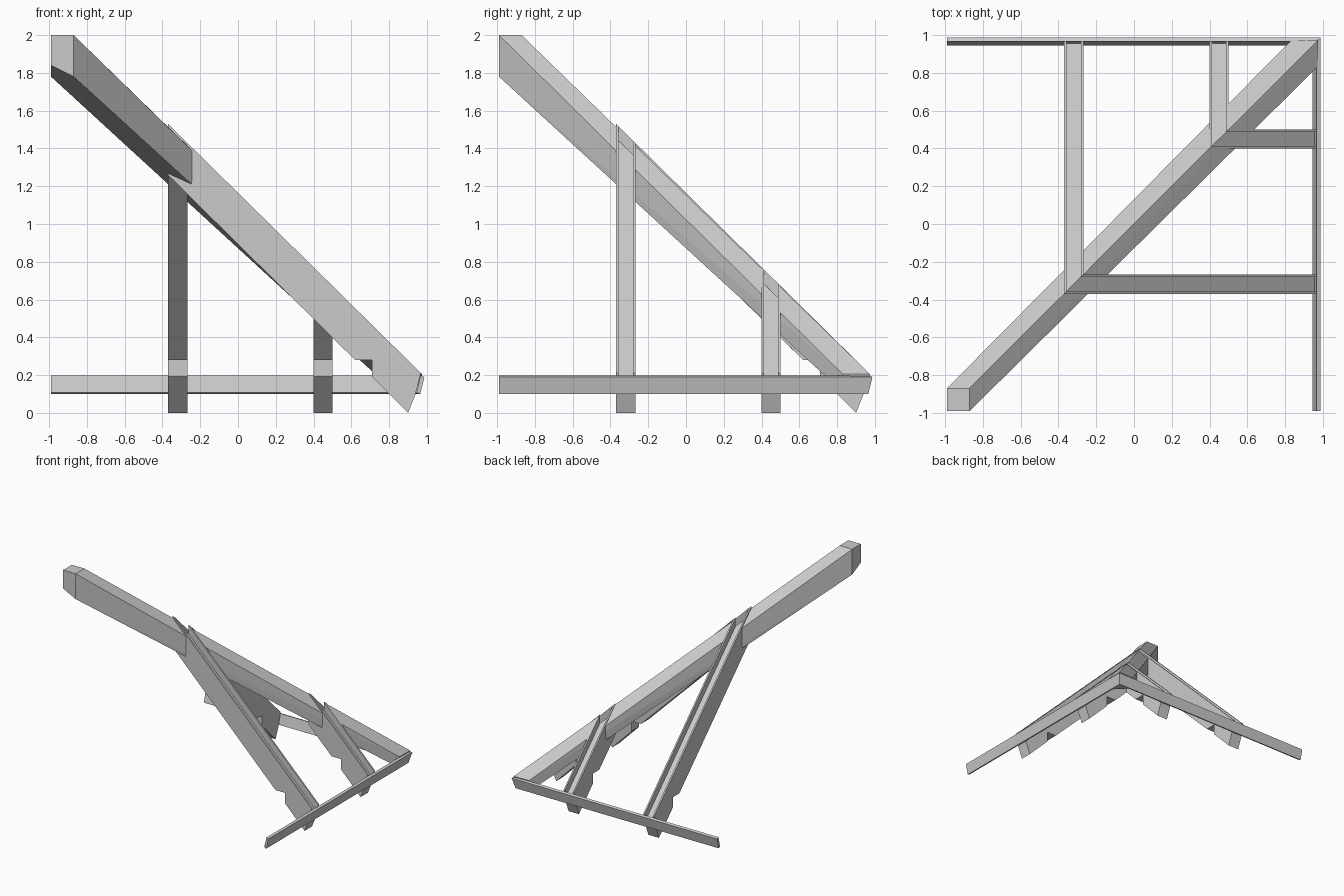
import bpy, bmesh

cube = bpy.data.objects.get("Cube")
if cube:
    bpy.data.objects.remove(cube, do_unlink=True)

timber = bpy.data.materials.new("timber_grey")
timber.use_nodes = True
timber.diffuse_color = (0.6, 0.6, 0.6, 1)
bsdf = timber.node_tree.nodes["Principled BSDF"]
bsdf.inputs["Base Color"].default_value = (0.6, 0.6, 0.6, 1)
bsdf.inputs["Roughness"].default_value = 0.8


def finish(bm, name):
    bmesh.ops.recalc_face_normals(bm, faces=bm.faces)
    mesh = bpy.data.meshes.new(name)
    bm.to_mesh(mesh)
    bm.free()
    mesh.materials.append(timber)
    obj = bpy.data.objects.new(name, mesh)
    bpy.context.collection.objects.link(obj)
    return obj


def skin(bm, ring_a, ring_b):
    """Solid between two matching rings of points."""
    a = [bm.verts.new(p) for p in ring_a]
    b = [bm.verts.new(p) for p in ring_b]
    bm.faces.new(a)
    bm.faces.new(b[::-1])
    for i in range(len(a)):
        j = (i + 1) % len(a)
        bm.faces.new((a[i], b[i], b[j], a[j]))


def place(u, v, z, swap):
    """u runs down the roof, v across it; swap gives the other slope."""
    return (v, u, z) if swap else (u, v, z)


def top_z(u):
    return 1.165 - 0.985 * u


def low_z(u):
    return 0.893 - 0.988 * u


GROOVE = 0.075   # depth of the channel in the rafter tops
LIP = 0.013      # thickness of the channel sides


def rafter_ring(v, drop, swap):
    """Side outline mitred on the ridge, with seat notch and tail."""
    pts = [(v, top_z(v) - drop), (0.968, top_z(0.968) - drop),
           (0.94, 0.1), (0.9, 0), (0.71, low_z(0.71)),
           (0.71, 0.28), (0.62, 0.28), (v, low_z(v))]
    return [place(u, v, z, swap) for u, z in pts]


def groove_ring(v, swap):
    pts = [(v - 0.01, top_z(v) - GROOVE - 0.004),
           (v + 0.4, top_z(v + 0.4) - GROOVE - 0.004),
           (v + 0.4, top_z(v) + 0.3), (v - 0.01, top_z(v) + 0.3)]
    return [place(u, v, z, swap) for u, z in pts]


# Hip rafter with a two-sided sloping top
bm = bmesh.new()
half = [(-0.99, -0.87, 2), (-0.99, -0.87, 1.78),
        (0.83, 0.97, 0.205), (0.83, 0.96, 0.11)]
middle = [(-0.99, 2), (-0.99, 1.84), (-0.87, 2), (0.975, 0.205), (0.96, 0.1)]
for x, y, z in half:
    bm.verts.new((x, y, z))
    bm.verts.new((y, x, z))
for s, z in middle:
    bm.verts.new((s, s, z))
bmesh.ops.convex_hull(bm, input=bm.verts)
bmesh.ops.dissolve_limit(bm, angle_limit=0.01, verts=bm.verts, edges=bm.edges)
hip = finish(bm, "hip_rafter")

# Paired jack rafters with channelled tops
cutters = []
for label, v0, v1 in (("upper", -0.37, -0.268), ("lower", 0.4, 0.5)):
    for side, swap in (("left", False), ("back", True)):
        bm = bmesh.new()
        for a, b, drop in ((v0, v0 + LIP, 0),
                           (v0 + LIP, v1 - LIP, GROOVE),
                           (v1 - LIP, v1, 0)):
            skin(bm, rafter_ring(a, drop, swap), rafter_ring(b, drop, swap))
        finish(bm, f"{label}_{side}_jack_rafter")
        # Helper that carries the channel through the hip
        bm = bmesh.new()
        skin(bm, groove_ring(v0 + LIP, swap), groove_ring(v1 - LIP, swap))
        cutter = finish(bm, "groove_cutter")
        cutter.hide_render = True
        cutters.append(cutter)

for cutter in cutters:
    mod = hip.modifiers.new("groove", "BOOLEAN")
    mod.operation = "DIFFERENCE"
    mod.solver = "EXACT"
    mod.object = cutter
graph = bpy.context.evaluated_depsgraph_get()
cut_mesh = bpy.data.meshes.new_from_object(hip.evaluated_get(graph))
hip.modifiers.clear()
hip.data = cut_mesh
for cutter in cutters:
    bpy.data.objects.remove(cutter, do_unlink=True)

# Leaning eave boards, mitred at the corner
section = [(0.987, 0.19), (0.965, 0.1), (0.945, 0.108), (0.967, 0.198)]
for side, swap in (("left", False), ("back", True)):
    bm = bmesh.new()
    skin(bm, [place(u, -0.99, z, swap) for u, z in section],
         [place(u, u, z, swap) for u, z in section])
    finish(bm, f"{side}_eave_board")
